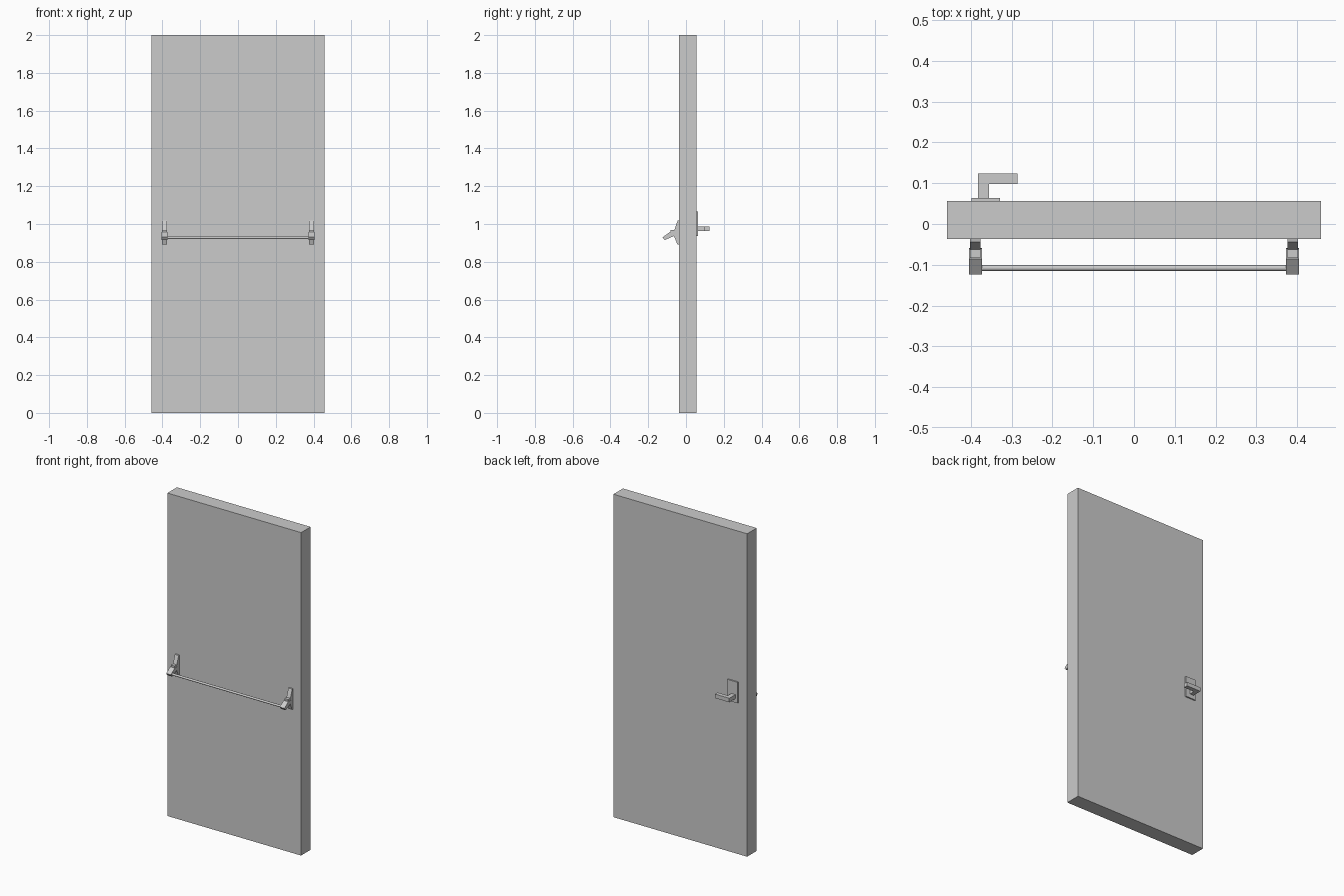
import bpy, bmesh, math

if "Cube" in bpy.data.objects:
    bpy.data.objects.remove(bpy.data.objects["Cube"])


def prism(name, profile, axis, lo, hi):
    """Extrude a 2D profile along an axis: (y,z) along x, or (x,y) along z."""
    bm = bmesh.new()
    place = (lambda p, t: (t, p[0], p[1])) if axis == 'x' else (lambda p, t: (p[0], p[1], t))
    a = [bm.verts.new(place(p, lo)) for p in profile]
    b = [bm.verts.new(place(p, hi)) for p in profile]
    n = len(profile)
    bm.faces.new(a)
    bm.faces.new(b)
    for i in range(n):
        j = (i + 1) % n
        bm.faces.new((a[i], a[j], b[j], b[i]))
    bmesh.ops.recalc_face_normals(bm, faces=bm.faces)
    mesh = bpy.data.meshes.new(name)
    bm.to_mesh(mesh)
    bm.free()
    obj = bpy.data.objects.new(name, mesh)
    bpy.context.collection.objects.link(obj)
    return obj


def box(name, x0, x1, y0, y1, z0, z1):
    return prism(name, [(x0, y0), (x1, y0), (x1, y1), (x0, y1)], 'z', z0, z1)


# Door slab
box("door_slab", -0.458, 0.458, -0.037, 0.056, 0, 2)

# Back plate and L-shaped lever
box("lever_plate", -0.398, -0.328, 0.055, 0.064, 0.937, 1.067)
prism("lever_handle", [(-0.383, 0.063), (-0.356, 0.063), (-0.356, 0.098),
                       (-0.285, 0.098), (-0.285, 0.1238), (-0.383, 0.1238)],
      'z', 0.962, 0.987)

# Wedge brackets and angled arms at both ends of the push bar
bracket = [(-0.036, 1.02), (-0.044, 1.018), (-0.062, 0.968), (-0.083, 0.968),
           (-0.083, 0.945), (-0.064, 0.938), (-0.046, 0.892), (-0.036, 0.89)]
arm = [(-0.086, 0.957), (-0.1238, 0.930), (-0.113, 0.915), (-0.066, 0.935),
       (-0.059, 0.945), (-0.060, 0.957)]
for side, cx in (("left", -0.389), ("right", 0.389)):
    prism("bracket_" + side, bracket, 'x', cx - 0.013, cx + 0.013)
    prism("arm_" + side, arm, 'x', cx - 0.016, cx + 0.016)

# Round push bar
bpy.ops.mesh.primitive_cylinder_add(vertices=16, radius=0.007, depth=0.76,
                                    location=(0, -0.108, 0.928),
                                    rotation=(0, math.pi / 2, 0))
bpy.context.object.name = "push_bar"
bpy.ops.object.shade_smooth_by_angle()
